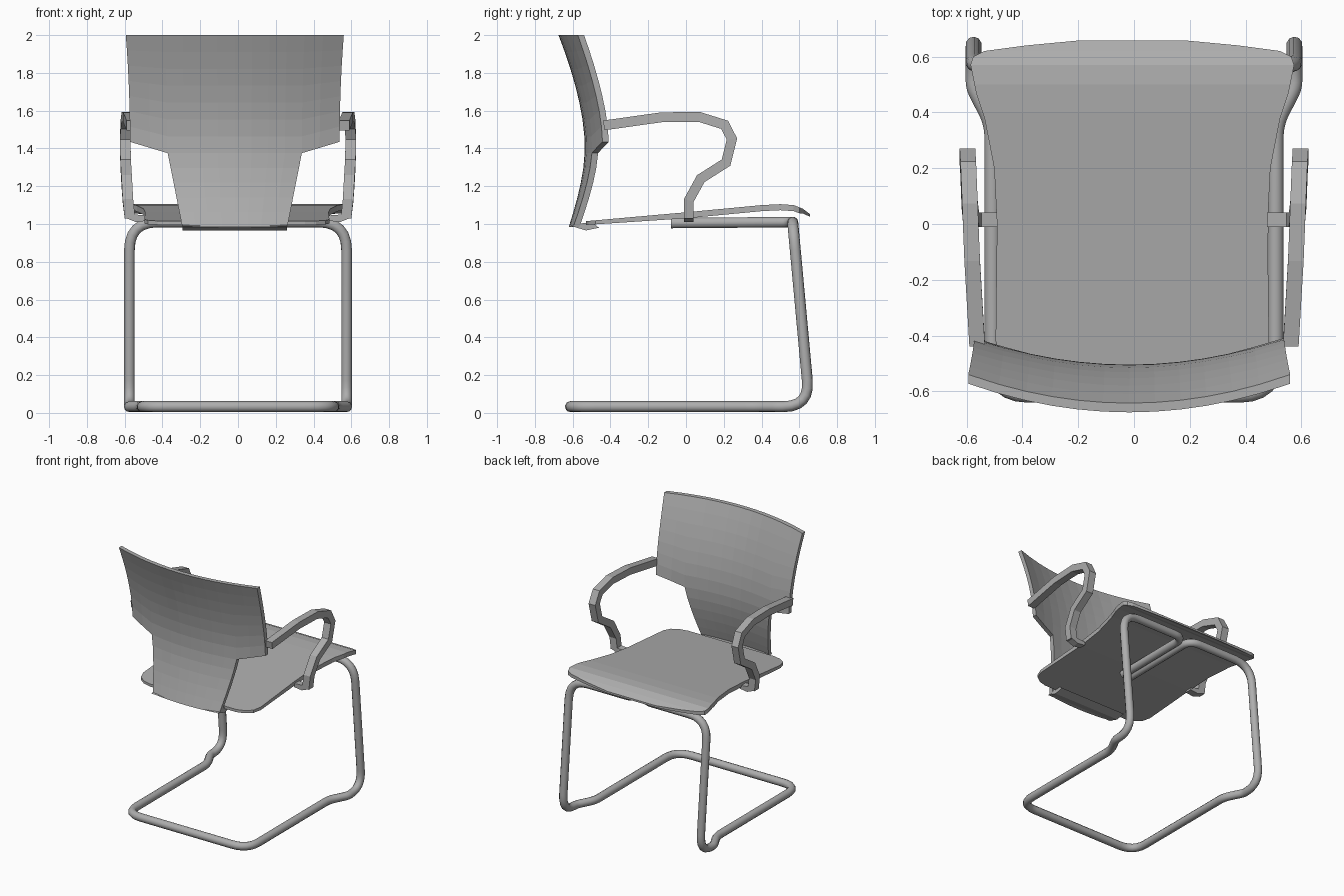
import bpy, bmesh, math
from mathutils import Vector

cube = bpy.data.objects.get("Cube")
if cube:
    bpy.data.objects.remove(cube, do_unlink=True)

GREY = (0.42, 0.42, 0.42, 1)
grey = bpy.data.materials.new("neutral_grey")
grey.use_nodes = True
grey.diffuse_color = GREY
grey.node_tree.nodes["Principled BSDF"].inputs["Base Color"].default_value = GREY


def add_object(name, data):
    data.materials.append(grey)
    ob = bpy.data.objects.new(name, data)
    bpy.context.collection.objects.link(ob)
    return ob


def mesh_object(name, bm):
    bmesh.ops.recalc_face_normals(bm, faces=bm.faces)
    me = bpy.data.meshes.new(name)
    bm.to_mesh(me)
    bm.free()
    return add_object(name, me)


def rounded(points, radii, steps=6):
    """Replace every inner corner of a path by a smooth bend."""
    pts = [Vector(p) for p in points]
    out = [pts[0]]
    for a, b, c, r in zip(pts, pts[1:], pts[2:], radii):
        p, q = b + (a - b).normalized() * r, b + (c - b).normalized() * r
        for i in range(steps + 1):
            t = i / steps
            out.append(p * (1 - t) ** 2 + b * 2 * t * (1 - t) + q * t * t)
    return out + [pts[-1]]


def interpolate(table, x):
    """Piecewise linear lookup in a sorted list of pairs."""
    for (x0, y0), (x1, y1) in zip(table, table[1:]):
        if x <= x1:
            return y0 + (y1 - y0) * (x - x0) / (x1 - x0)
    return table[-1][1]


def loft(name, rings):
    """Skin a list of equal rings and cap both ends."""
    bm = bmesh.new()
    loops = [[bm.verts.new(p) for p in ring] for ring in rings]
    n = len(loops[0])
    for a, b in zip(loops, loops[1:]):
        for i in range(n):
            bm.faces.new((a[i], a[(i + 1) % n], b[(i + 1) % n], b[i]))
    bm.faces.new(loops[0])
    bm.faces.new(loops[-1])
    return mesh_object(name, bm)


# Cantilever tube frame: one continuous bent tube, mirrored about x = 0
half = [(0.03, -0.08, 1.005), (0.03, 0.565, 1.01), (0.575, 0.565, 1.01),
        (0.575, 0.655, 0.033), (0.575, 0.49, 0.033), (0.508, 0.36, 0.033),
        (0.508, -0.612, 0.033)]
bends = [0.08, 0.15, 0.14, 0.025, 0.05, 0.13]
path = half + [(-x, y, z) for x, y, z in reversed(half)]
tube = bpy.data.curves.new("tube_frame", "CURVE")
tube.dimensions = "3D"
tube.bevel_depth = 0.029
tube.bevel_resolution = 3
tube.use_fill_caps = True
bend_points = rounded(path, bends + bends[::-1])
spline = tube.splines.new("POLY")
spline.points.add(len(bend_points) - 1)
for sp, p in zip(spline.points, bend_points):
    sp.co = (*p, 1)
add_object("tube_frame", tube)

# Seat panel: lofted cross sections from rear to front, with a drooping front lip
half_width = [(-0.53, 0.36), (-0.515, 0.42), (-0.48, 0.47), (-0.42, 0.49),
              (0.0, 0.485), (0.2, 0.495), (0.38, 0.53), (0.47, 0.56),
              (0.57, 0.58), (0.6, 0.57), (0.62, 0.53), (0.64, 0.38), (0.657, 0.2)]
seat_top = [(-0.53, 1.015), (0.0, 1.062), (0.4, 1.1), (0.5, 1.105),
            (0.57, 1.1), (0.62, 1.08), (0.657, 1.052)]
stations = sorted({y for y, _ in half_width + seat_top} | {0.1, 0.3, 0.43})
rings = []
for y in stations:
    w, z = interpolate(half_width, y), interpolate(seat_top, y)
    t = 0.02 + 0.012 * min(1, (y + 0.53) / 0.5)
    t = min(t, 0.014 + (0.657 - y) * 0.3)
    rings.append([(sx * w - 0.006, y, z - dz)
                  for sx, dz in ((-1, 0), (1, 0), (1, t), (-1, t))])
loft("seat", rings)

# Curved back panel: wide upper part and tapered lower part sharing one row
spine = [(0.98, -0.622), (1.1, -0.585), (1.2, -0.56), (1.3, -0.543), (1.4, -0.535),
         (1.5, -0.54), (1.6, -0.555), (1.7, -0.577), (1.8, -0.605), (1.9, -0.638),
         (2.0, -0.675)]
CENTRE, NECK = -0.017, 0.355
columns = [-1, -0.81] + [NECK / 0.555 * i / 4 for i in range(-4, 5)] + [0.81, 1]


def back_point(x, z):
    return (x + CENTRE, interpolate(spine, z) + 0.1 * (x / 0.57) ** 2, z)


bm = bmesh.new()
upper = []
for i in range(8):
    t = i / 7
    row = []
    for u in columns:
        x = u * (0.555 + 0.022 * t * t)
        low = 1.375 + 0.06 * max(0, abs(u) * 0.555 - NECK) / 0.2
        row.append(bm.verts.new(back_point(x, low + (2 - low) * t)))
    upper.append(row)
lower = [upper[0][2:-2]]
for i in range(1, 6):
    t = i / 5
    w = NECK + (0.278 - NECK) * t
    lower.append([bm.verts.new(back_point(w * j / 4, 1.375 - 0.39 * t))
                  for j in range(-4, 5)])
for grid in (upper, lower):
    for a, b in zip(grid, grid[1:]):
        for j in range(len(a) - 1):
            bm.faces.new((a[j], a[j + 1], b[j + 1], b[j]))
# Thicken the sheet toward the sitter
sheet = bm.faces[:]
made = bmesh.ops.extrude_face_region(bm, geom=sheet, use_keep_orig=True)
bmesh.ops.translate(bm, vec=(0, 0.033, 0),
                    verts=[g for g in made["geom"] if isinstance(g, bmesh.types.BMVert)])
mesh_object("back_panel", bm)

# Lip joining the back panel to the underside of the seat
lip = [(-0.61, 0.99), (-0.53, 0.966), (-0.46, 0.98), (-0.5, 1.01), (-0.58, 1.0)]
loft("back_lip", [[(s * 0.277 + CENTRE, y, z) for y, z in lip] for s in (-1, 1)])

# Armrests: flat bar swept along a bent path with mitred corners
arm_path = [(0.562, -0.435, 1.522), (0.58, -0.13, 1.565), (0.588, 0.07, 1.567),
            (0.594, 0.205, 1.525), (0.597, 0.243, 1.45), (0.595, 0.212, 1.325),
            (0.59, 0.078, 1.24), (0.583, 0.015, 1.125), (0.572, 0.015, 1.03)]


def arm_rings(side):
    pts = [Vector(p) for p in arm_path]
    result = []
    for i, p in enumerate(pts):
        before = (p - pts[max(i - 1, 0)]).normalized()
        after = (pts[min(i + 1, len(pts) - 1)] - p).normalized()
        tangent = (before + after).normalized()
        ref = after if after.length else before
        n = Vector((0, -tangent.z, tangent.y)).normalized()
        n *= 0.026 / max(0.6, tangent.dot(ref))
        result.append([(side * (p.x + sx * 0.028), p.y + sn * n.y, p.z + sn * n.z)
                       for sx, sn in ((-1, -1), (1, -1), (1, 1), (-1, 1))])
    return result


foot = [(0.6, 1.05), (0.585, 1.028), (0.54, 1.01), (0.475, 1.018),
        (0.475, 1.045), (0.545, 1.05)]
for side, label in ((1, "left"), (-1, "right")):
    loft(label + "_armrest", arm_rings(side))
    loft(label + "_armrest_foot",
         [[(side * x, y, z) for x, z in foot] for y in (-0.011, 0.041)])
